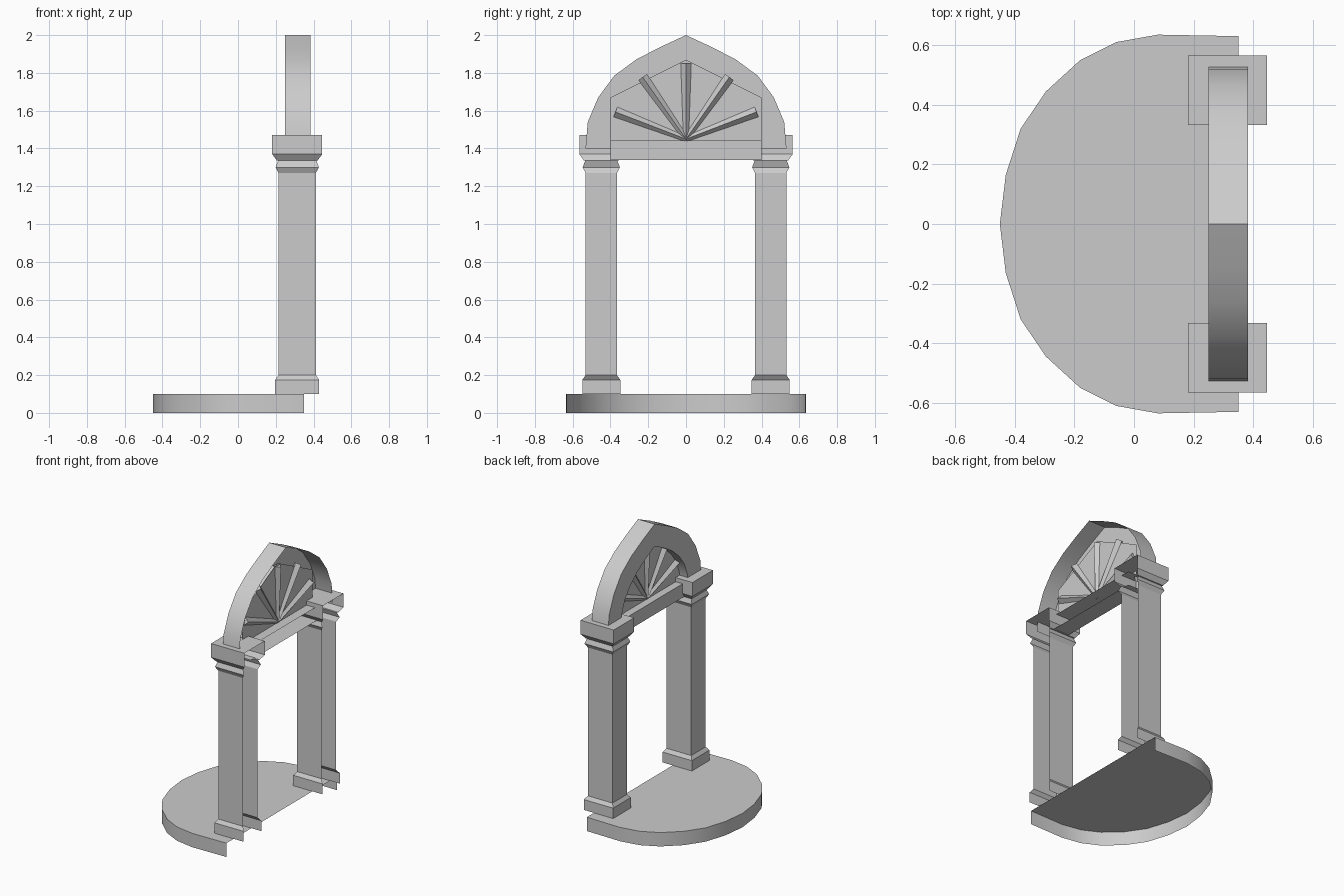
import bpy, math
from mathutils import Vector, Matrix

cube = bpy.data.objects.get("Cube")
if cube:
    bpy.data.objects.remove(cube, do_unlink=True)

stone = bpy.data.materials.new("pale_grey_stone")
stone.use_nodes = True
GREY = (0.6, 0.6, 0.6, 1)
stone.diffuse_color = GREY
stone.node_tree.nodes["Principled BSDF"].inputs["Base Color"].default_value = GREY


def make(name, verts, faces, smooth=False):
    mesh = bpy.data.meshes.new(name)
    mesh.from_pydata([tuple(v) for v in verts], [], faces)
    mesh.materials.append(stone)
    obj = bpy.data.objects.new(name, mesh)
    bpy.context.collection.objects.link(obj)
    if smooth:
        bpy.ops.object.select_all(action='DESELECT')
        obj.select_set(True)
        bpy.context.view_layer.objects.active = obj
        bpy.ops.object.shade_smooth_by_angle(angle=math.radians(30))
    return obj


def strip(a, b, first=0):
    """Quads joining two equal rows of points, as vertices and faces."""
    n = len(a)
    faces = [(first + i, first + i + 1, first + n + i + 1, first + n + i)
             for i in range(n - 1)]
    return list(a) + list(b), faces


def mirrored(half):
    """Half outline from the far +y end to the middle, completed across y = 0."""
    return half + [(-p[0], p[1]) for p in reversed(half[:-1])]


# Rounded step: top and curved rim, open underneath and along the straight side
half = [(0.63, 0.35), (0.635, 0.08), (0.61, -0.06), (0.55, -0.18),
        (0.445, -0.295), (0.32, -0.38), (0.165, -0.43), (0, -0.45)]
outline = mirrored(half)
verts, faces = strip([(x, y, 0.1) for y, x in outline],
                     [(x, y, 0) for y, x in outline])
faces = [f[::-1] for f in faces]
faces.append(tuple(range(len(outline))))
make("step", verts, faces, smooth=True)

# Pillars: moulded profile swept around three sides, open at +x, capped on top
PROFILE = [(0.1, 0.018), (0.175, 0.018), (0.2, 0), (1.27, 0), (1.3, 0.016),
           (1.335, 0.003), (1.337, 0.01), (1.37, 0.034), (1.47, 0.034)]
for side, name in ((1, "left_pillar"), (-1, "right_pillar")):
    verts, faces = [], []
    for z, d in PROFILE:
        x0, x1, y0, y1 = 0.215 - d, 0.412 + d, 0.366 - d, 0.531 + d
        verts += [(x, side * y, z) for x, y in
                  ((x1, y0), (x0, y0), (x0, y1), (x1, y1))]
    for k in range(len(PROFILE) - 1):
        for i in range(3):
            a = 4 * k + i
            f = (a, a + 4, a + 5, a + 1)
            faces.append(f if side > 0 else f[::-1])
    top = tuple(range(len(verts) - 4, len(verts)))
    faces.append(top[::-1] if side > 0 else top)
    make(name, verts, faces)

# Pointed arch: outer band, inner band and face towards -x
FRONT, BACK, PANEL = 0.25, 0.383, 0.315
outer = mirrored([(0.532, 1.4), (0.52, 1.54), (0.465, 1.67), (0.38, 1.785),
                  (0.265, 1.87), (0.14, 1.935), (0, 2.0)])
inner = mirrored([(0.385, 1.4), (0.375, 1.49), (0.34, 1.58), (0.28, 1.66),
                  (0.2, 1.73), (0.1, 1.79), (0, 1.84)])


def at(points, x):
    return [(x, y, z) for y, z in points]


verts, faces = [], []
for a, b in ((at(outer, BACK), at(outer, FRONT)),
             (at(outer, FRONT), at(inner, FRONT)),
             (at(inner, FRONT), at(inner, PANEL))):
    v, f = strip(a, b, len(verts))
    verts += v
    faces += f
make("arch", verts, [f[::-1] for f in faces], smooth=True)

# Lintel: channel open towards +x
section = [(BACK, 1.44), (FRONT + 0.01, 1.44), (FRONT + 0.01, 1.34), (BACK, 1.34)]
verts, faces = strip([(x, 0.4, z) for x, z in section],
                     [(x, -0.4, z) for x, z in section])
make("lintel", verts, [f[::-1] for f in faces])

# Flat panel filling the arch
pentagon = [(-0.4, 1.44), (0.4, 1.44), (0.4, 1.67), (0, 1.87), (-0.4, 1.67)]
make("arch_panel", at(pentagon, PANEL), [tuple(range(5))])

# Sunburst: tapered diamond bars fanning out through the panel
for i, angle in enumerate((21, 55, 90, 125, 159)):
    a = math.radians(angle)
    along = Vector((0, math.cos(a), math.sin(a)))
    across = Vector((0, -math.sin(a), math.cos(a)))
    deep = Vector((1, 0, 0))
    start = Vector((PANEL, 0, 1.45))
    verts = []
    for dist, r in ((0, 0.014), (0.4, 0.028)):
        c = start + along * dist
        verts += [c + across * r, c + deep * r, c - across * r, c - deep * r]
    faces = [(k, (k + 1) % 4, (k + 1) % 4 + 4, k + 4) for k in range(4)]
    faces += [(3, 2, 1, 0), (4, 5, 6, 7)]
    make(f"sunburst_bar_{i + 1}", verts, [f[::-1] for f in faces])
